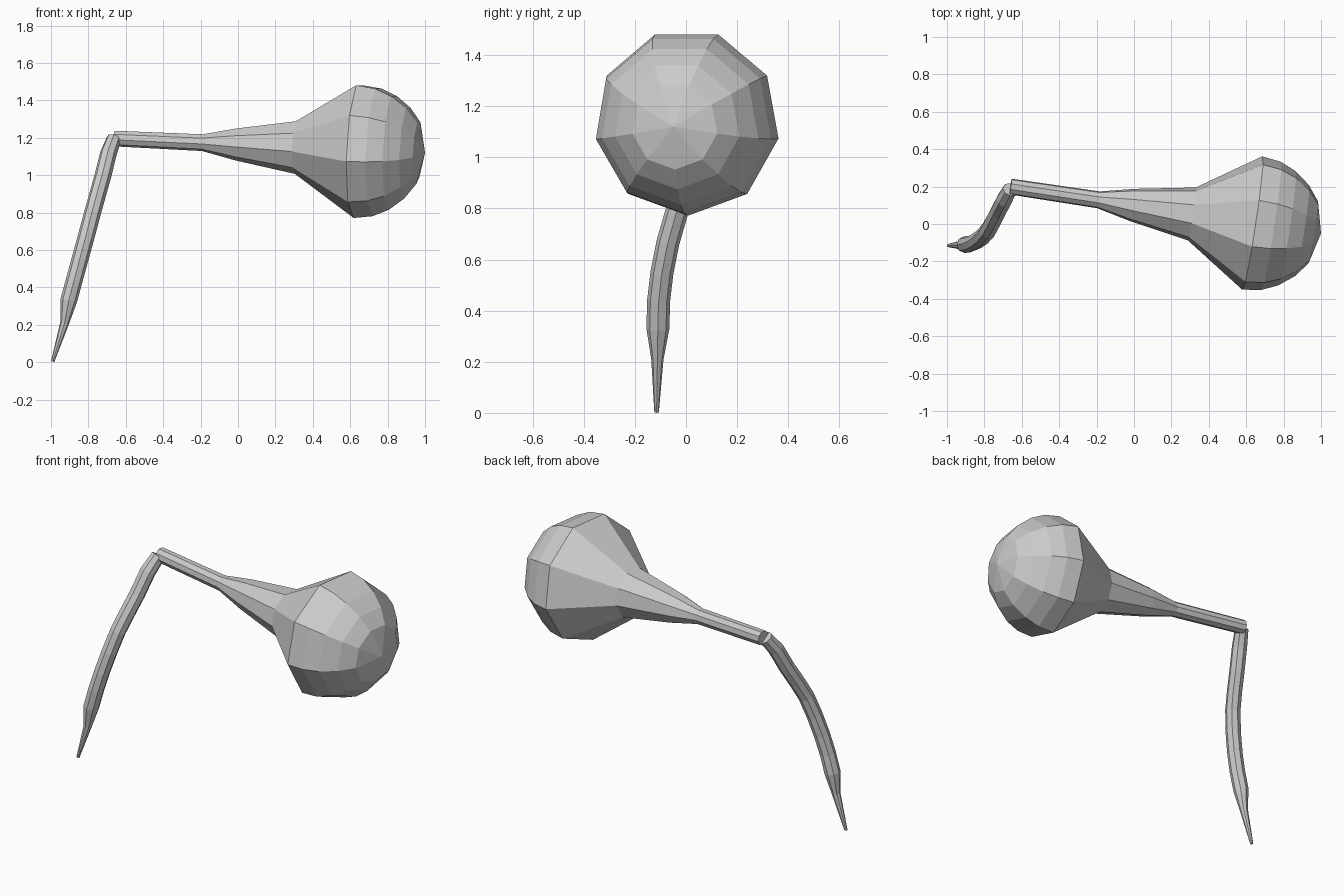
import bpy, bmesh, math
from mathutils import Vector

if "Cube" in bpy.data.objects:
    bpy.data.objects.remove(bpy.data.objects["Cube"])


def tube(name, points, radii, sides, ref, phase=0.0):
    """Flat-faced tube through points, one radius per point; radius 0 makes a pole."""
    pts = [Vector(p) for p in points]
    ref = Vector(ref)
    bm = bmesh.new()
    rings = []
    for i, (p, r) in enumerate(zip(pts, radii)):
        a = (p - pts[i - 1]).normalized() if i > 0 else Vector()
        b = (pts[i + 1] - p).normalized() if i < len(pts) - 1 else Vector()
        t = (a + b).normalized()
        u = (ref - t * ref.dot(t)).normalized()
        v = t.cross(u)
        if r == 0:
            rings.append([bm.verts.new(p)] * sides)
            continue
        ring = []
        for k in range(sides):
            ang = phase + math.tau * k / sides
            ring.append(bm.verts.new(p + (u * math.cos(ang) + v * math.sin(ang)) * r))
        rings.append(ring)
    for i in range(len(rings) - 1):
        for k in range(sides):
            k2 = (k + 1) % sides
            quad = [rings[i][k], rings[i][k2], rings[i + 1][k2], rings[i + 1][k]]
            bm.faces.new(list(dict.fromkeys(quad)))
    for ring in (rings[0], rings[-1]):
        if len(set(ring)) > 2:
            bm.faces.new(ring)
    bmesh.ops.recalc_face_normals(bm, faces=bm.faces)
    mesh = bpy.data.meshes.new(name)
    bm.to_mesh(mesh)
    bm.free()
    obj = bpy.data.objects.new(name, mesh)
    bpy.context.collection.objects.link(obj)
    return obj


# Upper limb: straight nine-sided neck flaring into a domed bulb (x along axis, radius)
start, end = Vector((-0.66, 0.20, 1.197)), Vector((1.0, -0.05, 1.12))
profile = [(-0.66, 0.043), (-0.19, 0.046), (-0.01, 0.088), (0.31, 0.145),
           (0.635, 0.366), (0.735, 0.352), (0.82, 0.314), (0.90, 0.25),
           (0.96, 0.17), (1.0, 0.0)]
axis = [start.lerp(end, (x - start.x) / (end.x - start.x)) for x, _ in profile]
tube("upper_limb", axis, [r for _, r in profile], 9, (0, 0, 1), math.pi)

# Lower limb: slender curved tube ending in a pointed tip
path = [(-0.663, 0.185, 1.195), (-0.693, 0.13, 1.115), (-0.724, 0.07, 0.99),
        (-0.752, 0.015, 0.89), (-0.78, -0.035, 0.79), (-0.812, -0.07, 0.67),
        (-0.845, -0.094, 0.55), (-0.875, -0.107, 0.44), (-0.905, -0.11, 0.33),
        (-0.927, -0.112, 0.21), (-0.991, -0.115, 0.003)]
tube("lower_limb", path, [0.04] + [0.045] * 8 + [0.024, 0.009], 8, (1, 0, 0))
